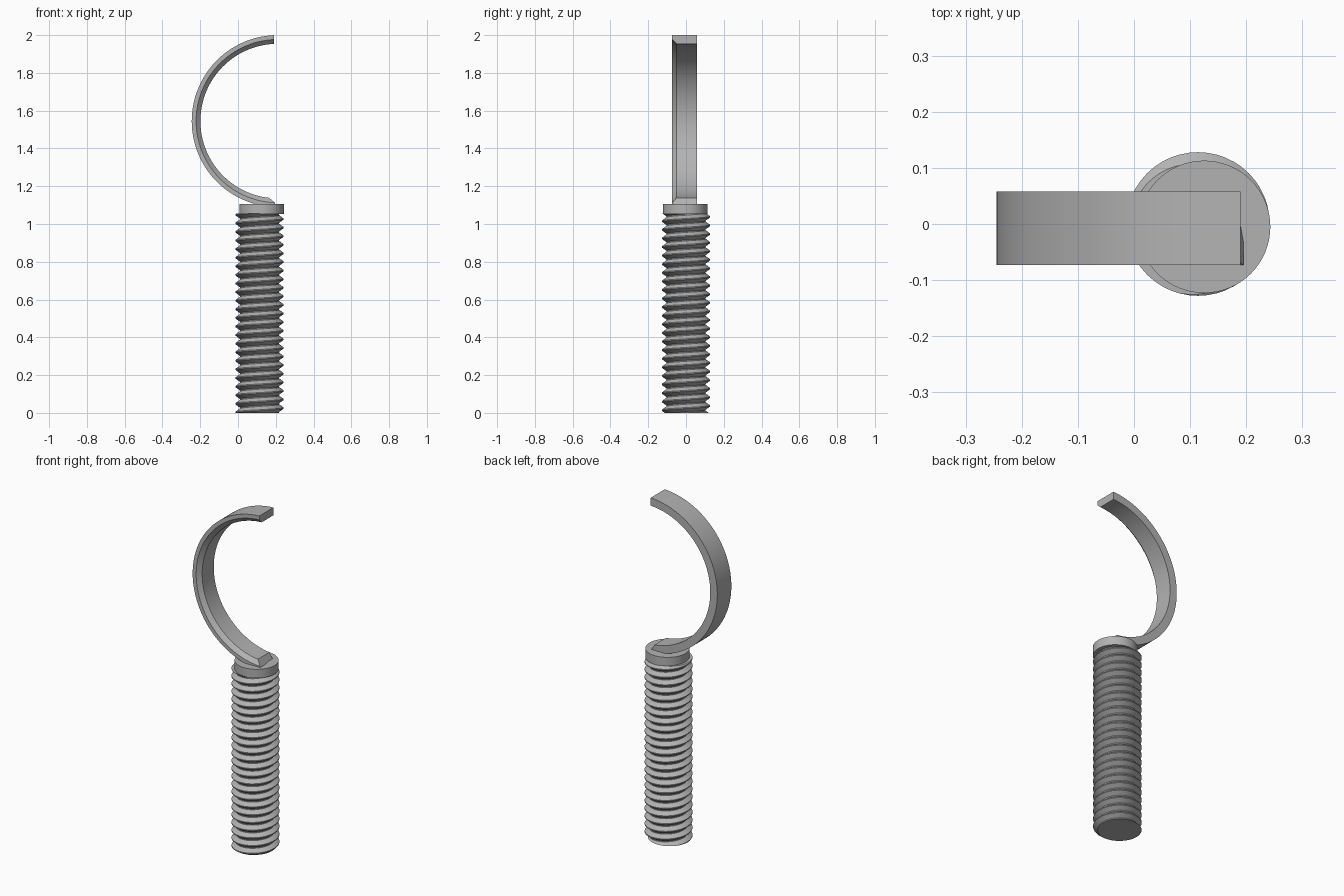
import bpy, bmesh, math

if "Cube" in bpy.data.objects:
    bpy.data.objects.remove(bpy.data.objects["Cube"])

steel = bpy.data.materials.new("grey steel")
steel.diffuse_color = (0.45, 0.45, 0.45, 1)
steel.use_nodes = True
steel.node_tree.nodes["Principled BSDF"].inputs["Base Color"].default_value = steel.diffuse_color


def finish(bm, name, angle=25):
    bmesh.ops.recalc_face_normals(bm, faces=bm.faces[:])
    me = bpy.data.meshes.new(name)
    bm.to_mesh(me)
    bm.free()
    ob = bpy.data.objects.new(name, me)
    bpy.context.collection.objects.link(ob)
    me.materials.append(steel)
    bpy.ops.object.select_all(action='DESELECT')
    ob.select_set(True)
    bpy.context.view_layer.objects.active = ob
    bpy.ops.object.shade_smooth_by_angle(angle=math.radians(angle))
    return ob


# Threaded shaft: helical surface, trimmed flat at both ends
CX, PITCH, N, TOP = 0.114, 0.0455, 48, 1.056
ROOT, CREST = 0.104, 0.128
PROFILE = [(0.0, ROOT), (0.12, ROOT), (0.50, CREST), (0.62, CREST)]  # (pitch fraction, radius)
bm = bmesh.new()
turns = int(TOP / PITCH) + 5
rows = []
for i in range(turns * N):
    a = 2 * math.pi * i / N
    z0 = PITCH * (i / N - 2)
    rows.append([bm.verts.new((CX + r * math.cos(a), r * math.sin(a), z0 + f * PITCH))
                 for f, r in PROFILE])
for i in range(len(rows) - 1):
    for k in range(len(PROFILE) - 1):
        bm.faces.new((rows[i][k], rows[i + 1][k], rows[i + 1][k + 1], rows[i][k + 1]))
    if i + N + 1 < len(rows):
        bm.faces.new((rows[i][-1], rows[i + 1][-1], rows[i + N + 1][0], rows[i + N][0]))
for z, sign in ((0, -1), (TOP, 1)):
    cut = bmesh.ops.bisect_plane(bm, geom=bm.verts[:] + bm.edges[:] + bm.faces[:], dist=1e-6,
                                 plane_co=(0, 0, z), plane_no=(0, 0, sign), clear_outer=True)
    edges = [e for e in cut["geom_cut"] if isinstance(e, bmesh.types.BMEdge)]
    bmesh.ops.edgeloop_fill(bm, edges=edges)
finish(bm, "threaded_shaft")

# Collar on top of the shaft, slightly off the shaft axis
bm = bmesh.new()
bmesh.ops.create_cone(bm, cap_ends=True, segments=64, radius1=0.118, radius2=0.118, depth=0.052)
bmesh.ops.translate(bm, vec=(0.125, -0.005, 1.08), verts=bm.verts[:])
finish(bm, "collar")

# Open hook: flat band with a chamfered front inner edge, swept round a half circle
HX, HZ, R_OUT, R_IN = 0.21, 1.545, 0.455, 0.409
SECTION = [(R_OUT, -0.073), (R_OUT, 0.058), (R_IN, 0.058), (R_IN, -0.050), (R_IN + 0.023, -0.073)]
STEPS = 64
bm = bmesh.new()
rings = []
for i in range(STEPS + 1):
    t = i / STEPS
    ring = []
    for r, y in SECTION:
        start = math.acos((0.19 - HX) / r)                 # upright upper tip
        tip = 0.165 + 0.03 * (R_OUT - 0.01 - r < 0.03)     # slanted lower tip
        end = 2 * math.pi - math.acos((tip - HX) / r)
        a = start + (end - start) * t
        ring.append(bm.verts.new((HX + r * math.cos(a), y, HZ + r * math.sin(a))))
    rings.append(ring)
for a, b in zip(rings, rings[1:]):
    for k in range(5):
        bm.faces.new((a[k], a[(k + 1) % 5], b[(k + 1) % 5], b[k]))
bm.faces.new(rings[0])
bm.faces.new(rings[-1])
finish(bm, "hook_band")
